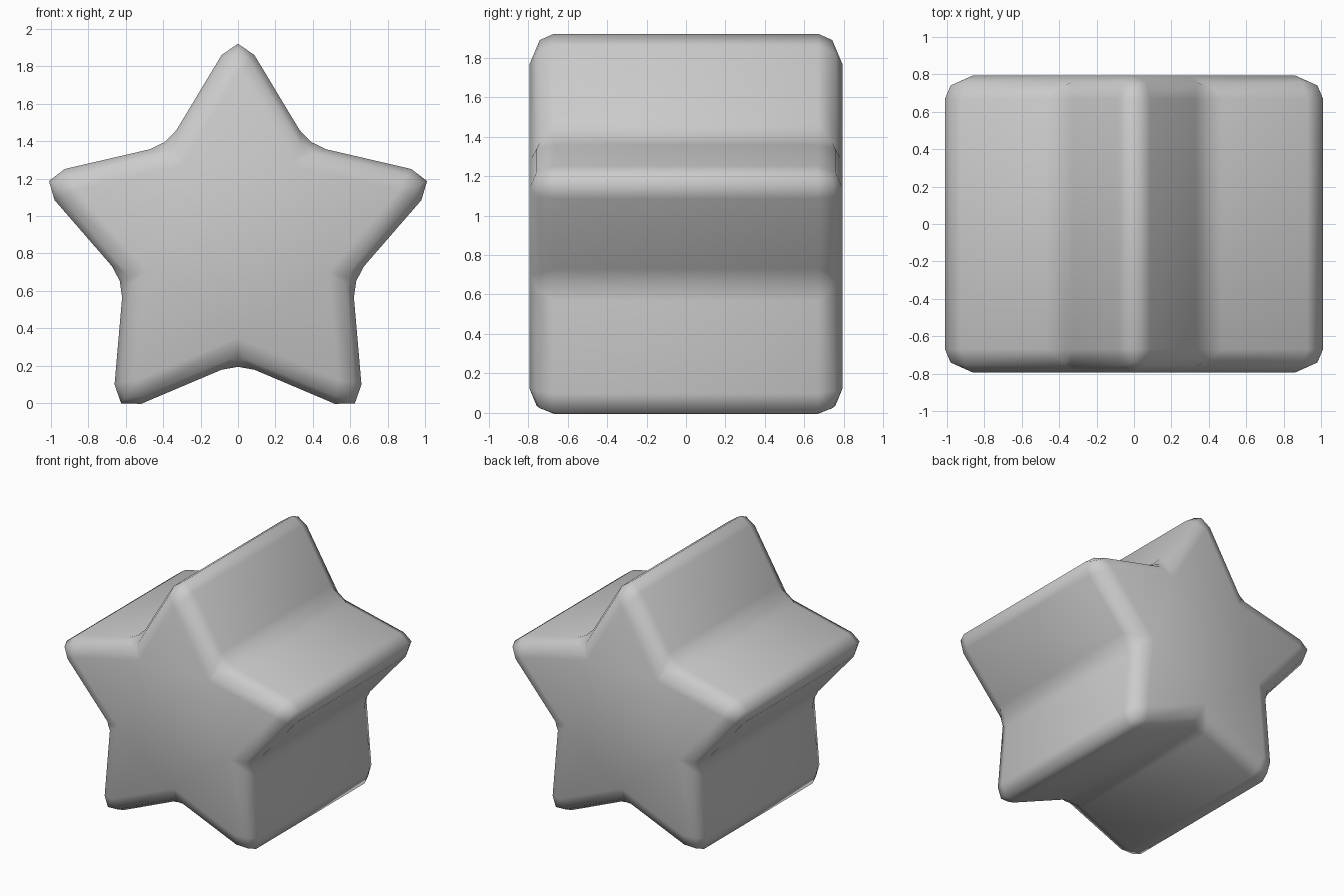
import bpy, bmesh
from math import sin, cos, pi

if "Cube" in bpy.data.objects:
    bpy.data.objects.remove(bpy.data.objects["Cube"])

OUTER, INNER = 1.148, 0.643   # radii of the sharp star before bevelling
CENTRE_Z, HALF_DEPTH = 0.858, 0.793

# Five-pointed star outline extruded front to back
bm = bmesh.new()
outline = []
for i in range(10):
    r = INNER if i % 2 else OUTER
    a = i * pi / 5
    outline.append(bm.verts.new((r * sin(a), -HALF_DEPTH, CENTRE_Z + r * cos(a))))
front = bm.faces.new(outline)
ext = bmesh.ops.extrude_face_region(bm, geom=[front], use_keep_orig=True)
back = [v for v in ext["geom"] if isinstance(v, bmesh.types.BMVert)]
bmesh.ops.translate(bm, verts=back, vec=(0, 2 * HALF_DEPTH, 0))
bmesh.ops.recalc_face_normals(bm, faces=bm.faces)

mesh = bpy.data.meshes.new("star_block")
bm.to_mesh(mesh)
bm.free()
star = bpy.data.objects.new("star_block", mesh)
bpy.context.collection.objects.link(star)

# Soft two-segment rounding on every edge, smooth shaded
bevel = star.modifiers.new("rounded_edges", "BEVEL")
bevel.offset_type = 'WIDTH'
bevel.width = 0.175
bevel.segments = 2
bevel.limit_method = 'NONE'
mesh.shade_smooth()
